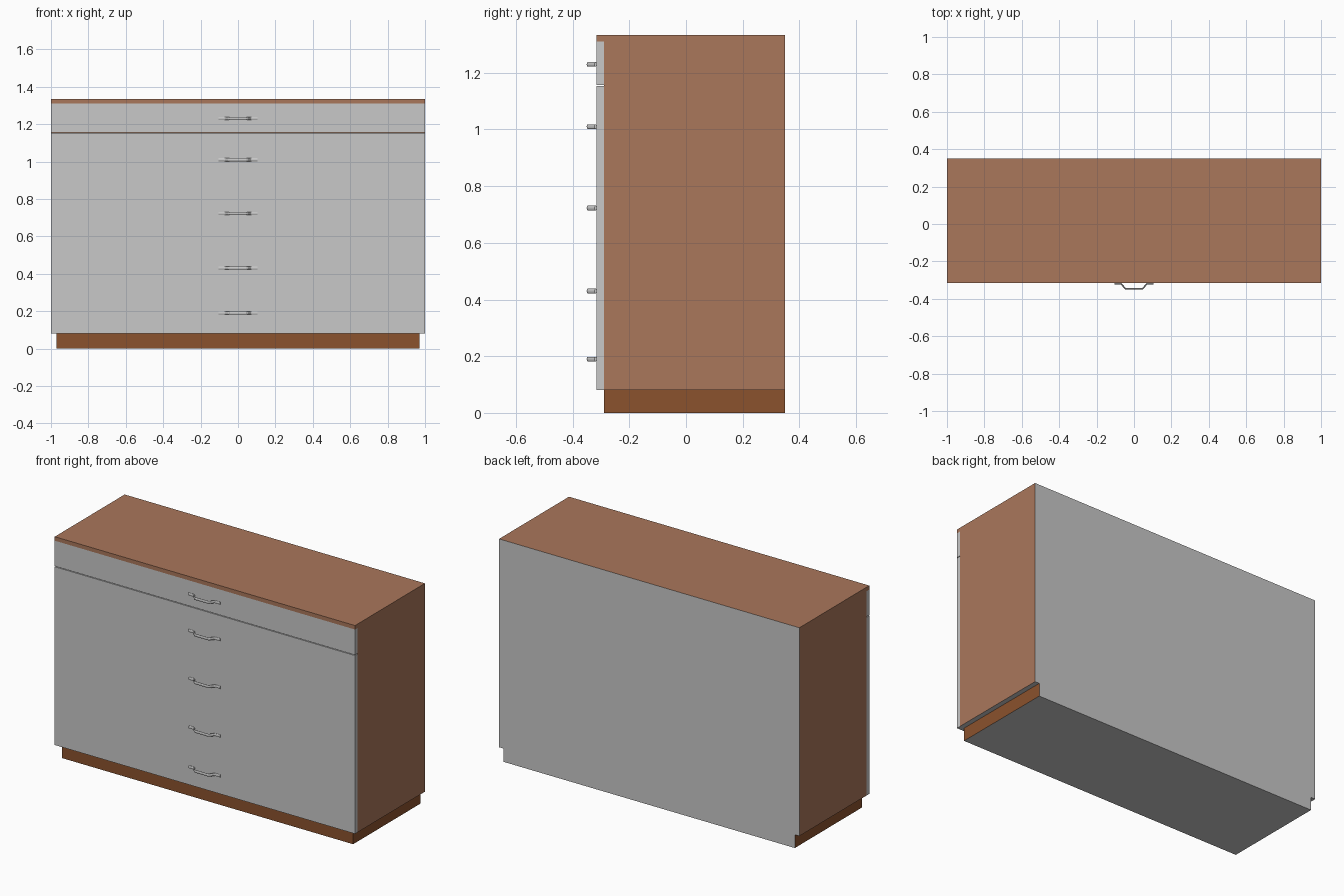
import bpy, bmesh, math

if "Cube" in bpy.data.objects:
    bpy.data.objects.remove(bpy.data.objects["Cube"])


def material(name, rgb):
    m = bpy.data.materials.new(name)
    m.diffuse_color = (*rgb, 1)
    m.use_nodes = True
    m.node_tree.nodes["Principled BSDF"].inputs["Base Color"].default_value = m.diffuse_color
    return m


wood = material("wood brown", (0.402, 0.184, 0.105))
dark = material("dark wood", (0.258, 0.084, 0.026))
grey = material("light grey", (0.578, 0.578, 0.578))


def finish(name, bm, mats):
    bmesh.ops.recalc_face_normals(bm, faces=bm.faces)
    me = bpy.data.meshes.new(name)
    if len(mats) > 1:
        # back and underside stay grey
        for f in bm.faces:
            if f.normal.y > 0.9 or f.normal.z < -0.9:
                f.material_index = 1
    bm.to_mesh(me)
    bm.free()
    for m in mats:
        me.materials.append(m)
    ob = bpy.data.objects.new(name, me)
    bpy.context.collection.objects.link(ob)
    return ob


def box(name, lo, hi, *mats):
    bm = bmesh.new()
    bmesh.ops.create_cube(bm, size=1)
    for v in bm.verts:
        v.co = [a if c < 0 else b for c, a, b in zip(v.co, lo, hi)]
    return finish(name, bm, mats)


# Cabinet
box("plinth", (-0.97, -0.29, 0), (0.97, 0.35, 0.08), dark, grey)
box("carcass", (-1, -0.29, 0.08), (1, 0.35, 1.31), wood, grey)
box("top", (-1, -0.315, 1.31), (1, 0.35, 1.334), wood, grey)

# Fronts, separated by a thin gap
box("lower_front", (-1, -0.315, 0.08), (1, -0.29, 1.153), grey)
box("upper_drawer_front", (-1, -0.315, 1.157), (1, -0.29, 1.31), grey)


# Handles: an oval section swept along a bent, mirrored path
def handle(name, z):
    half = [(0.105, -0.319), (0.072, -0.319), (0.066, -0.322),
            (0.050, -0.343), (0.044, -0.3465)]
    path = [(-x, y) for x, y in half] + half[::-1]
    n = 10
    bm = bmesh.new()
    rings = []
    for i, (x, y) in enumerate(path):
        a, b = path[max(i - 1, 0)], path[min(i + 1, len(path) - 1)]
        t = math.atan2(b[1] - a[1], b[0] - a[0])
        ring = []
        for k in range(n):
            ang = 2 * math.pi * k / n
            d = 0.004 * math.cos(ang)
            ring.append(bm.verts.new((x - d * math.sin(t), y + d * math.cos(t),
                                      z + 0.0085 * math.sin(ang))))
        rings.append(ring)
    for r, s in zip(rings, rings[1:]):
        for k in range(n):
            bm.faces.new((r[k], r[(k + 1) % n], s[(k + 1) % n], s[k]))
    bm.faces.new(rings[0])
    bm.faces.new(rings[-1])
    finish(name, bm, [grey])


for i, z in enumerate((0.19, 0.43, 0.723, 1.01, 1.23)):
    handle(f"handle_{i + 1}", z)
